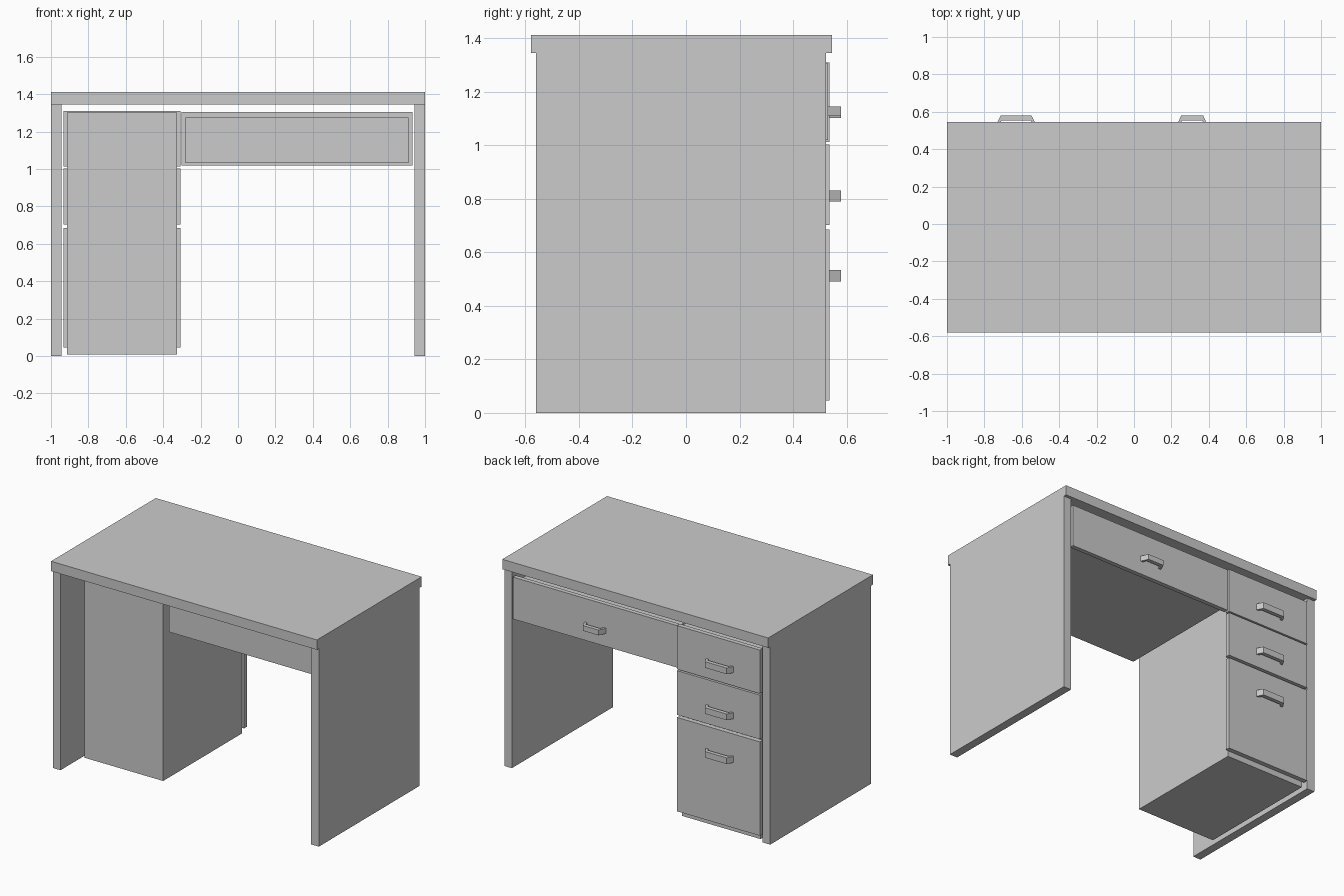
import bpy, bmesh

if "Cube" in bpy.data.objects:
    bpy.data.objects.remove(bpy.data.objects["Cube"])


def mesh_object(name, bm):
    bmesh.ops.recalc_face_normals(bm, faces=bm.faces)
    me = bpy.data.meshes.new(name)
    bm.to_mesh(me)
    bm.free()
    ob = bpy.data.objects.new(name, me)
    bpy.context.collection.objects.link(ob)
    return ob


def box(name, x, y, z):
    bm = bmesh.new()
    bmesh.ops.create_cube(bm, size=1)
    for v in bm.verts:
        for i, (lo, hi) in enumerate((x, y, z)):
            v.co[i] = lo if v.co[i] < 0 else hi
    return mesh_object(name, bm)


def handle(name, cx, half, z, y0):
    # Bridge-shaped pull: plan profile with slanted legs, extruded upward
    right = [(half + 0.004, y0), (half - 0.018, 0.58)]
    inner = [(half - 0.014, y0), (half - 0.022, 0.554)]
    pts = (right + [(-x, y) for x, y in reversed(right)]
           + [(-x, y) for x, y in inner] + inner[::-1])
    bm = bmesh.new()
    f = bm.faces.new([bm.verts.new((cx + x, y, z[0])) for x, y in pts])
    ext = bmesh.ops.extrude_face_region(bm, geom=[f], use_keep_orig=True)
    verts = [g for g in ext["geom"] if isinstance(g, bmesh.types.BMVert)]
    bmesh.ops.translate(bm, verts=verts, vec=(0, 0, z[1] - z[0]))
    return mesh_object(name, bm)


# Desk top and side panels
box("desk_top", (-1, 1), (-0.58, 0.545), (1.346, 1.413))
for side, x in (("left", (-1, -0.943)), ("right", (0.943, 1))):
    box(side + "_panel", x, (-0.56, 0.524), (0, 1.346))

# Drawer pedestal with three fronts and pulls
box("pedestal", (-0.915, -0.325), (-0.34, 0.506), (0.008, 1.303))
drawers = (("upper", (1.013, 1.309), (1.103, 1.145)),
           ("middle", (0.703, 1.003), (0.79, 0.832)),
           ("lower", (0.047, 0.685), (0.492, 0.534)))
for name, z, hz in drawers:
    box(name + "_drawer_front", (-0.932, -0.308), (0.506, 0.537), z)
    handle(name + "_drawer_handle", -0.63, 0.1, hz, 0.537)

# Wide centre drawer over the knee space
box("centre_drawer_box", (-0.28, 0.911), (-0.34, 0.5), (1.033, 1.275))
box("centre_drawer_front", (-0.302, 0.932), (0.5, 0.53), (1.02, 1.305))
handle("centre_drawer_handle", 0.311, 0.077, (1.109, 1.145), 0.53)
